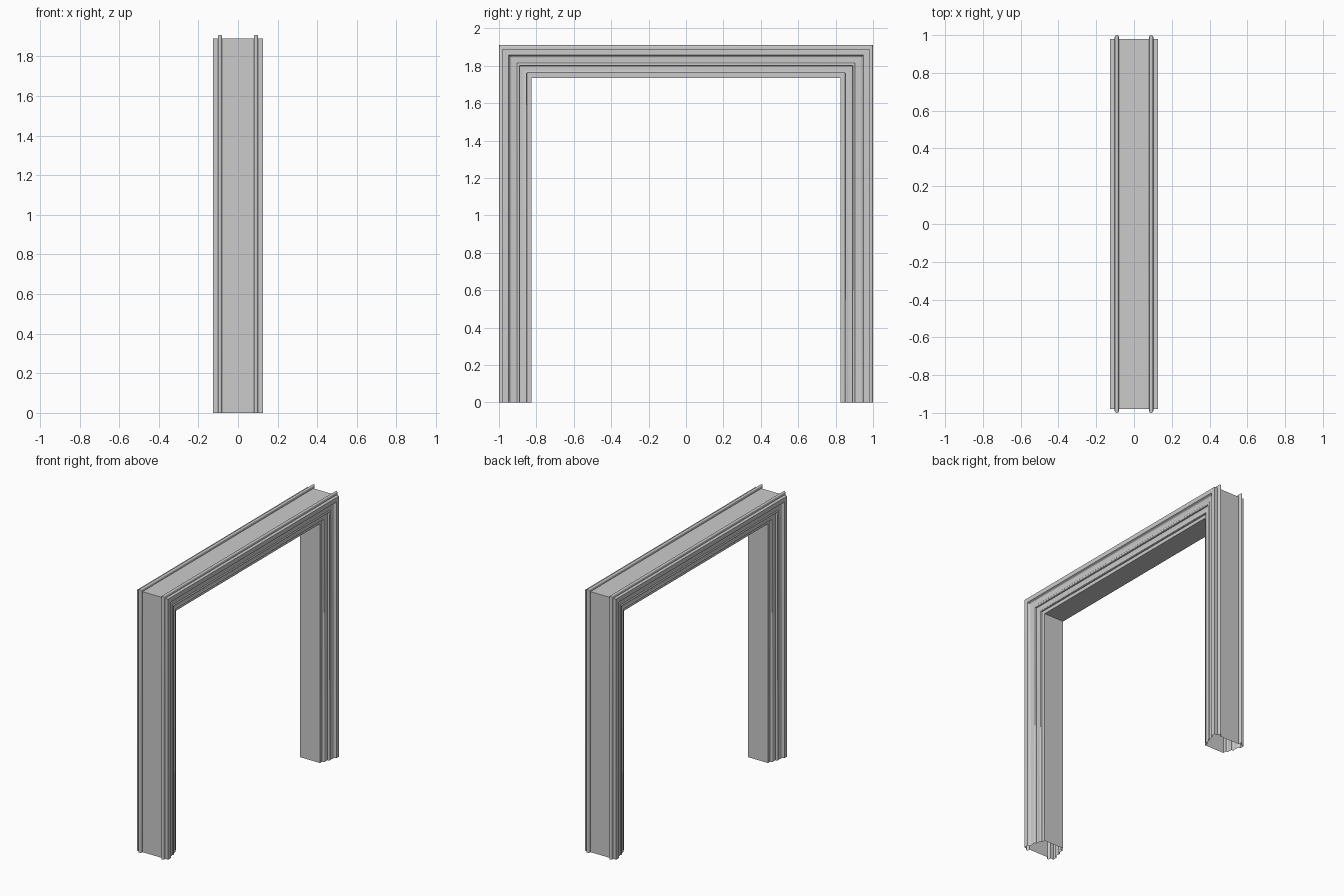
import bpy, bmesh, math

if "Cube" in bpy.data.objects:
    bpy.data.objects.remove(bpy.data.objects["Cube"])

Z_OFF = 0.91  # lintel height = distance from centre line + this offset


def arc(cd, cx, r, a0, a1, n=5):
    """Points of an arc in the (distance, depth) plane, angles in degrees."""
    return [(cd + r * math.cos(math.radians(a0 + (a1 - a0) * i / n)),
             cx + r * math.sin(math.radians(a0 + (a1 - a0) * i / n)))
            for i in range(n + 1)]


def sweep(name, profile):
    """Sweep an open profile up one leg, over the lintel and down, with mitred corners."""
    bm = bmesh.new()
    rings = []
    for d, x in profile:
        path = [(-d, 0), (-d, d + Z_OFF), (d, d + Z_OFF), (d, 0)]
        rings.append([bm.verts.new((x, y, z)) for y, z in path])
    for a, b in zip(rings, rings[1:]):
        for i in range(3):
            bm.faces.new((a[i], a[i + 1], b[i + 1], b[i]))
    me = bpy.data.meshes.new(name)
    bm.to_mesh(me)
    bm.free()
    ob = bpy.data.objects.new(name, me)
    bpy.context.collection.objects.link(ob)
    bpy.context.view_layer.objects.active = ob
    ob.select_set(True)
    bpy.ops.object.shade_smooth_by_angle(angle=math.radians(35))
    ob.select_set(False)
    return ob


# moulding section: stepped bands with small beads, rising towards the outer edge
moulding = [(0.825, 0.08), (0.85, 0.08)]
moulding += arc(0.857, 0.09, 0.007, 180, 45)
moulding += [(0.864, 0.094), (0.89, 0.096)]
moulding += arc(0.897, 0.104, 0.007, 180, 45)
moulding += [(0.904, 0.107), (0.932, 0.109)]
moulding += arc(0.932, 0.122, 0.013, -90, 0)      # cove
moulding += [(0.948, 0.126), (0.98, 0.126), (0.98, 0.102)]
moulding += arc(0.989, 0.091, 0.011, 90, -90, 8)  # raised bead on the outside
moulding += [(0.98, 0.08)]

# front and back mouldings
sweep("moulding_right", moulding)
sweep("moulding_left", [(d, -x) for d, x in reversed(moulding)])

# flat linings inside the opening and around the outside
sweep("inner_lining", [(0.825, -0.08), (0.825, 0.08)])
sweep("outer_lining", [(0.98, 0.08), (0.98, -0.08)])
